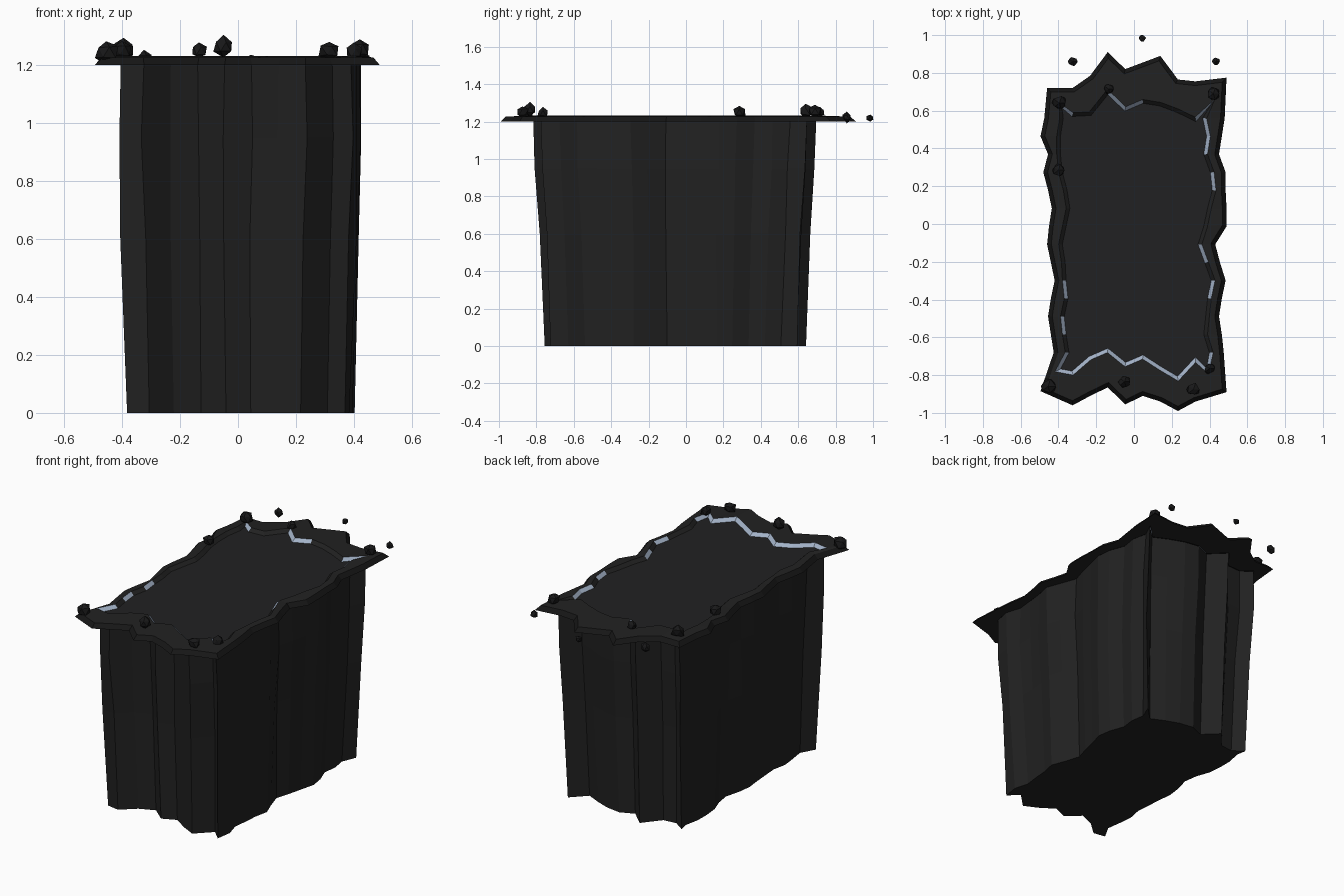
import bpy, bmesh, math, random
from mathutils import Vector

if "Cube" in bpy.data.objects:
    bpy.data.objects.remove(bpy.data.objects["Cube"])

random.seed(4)


def material(name, rgb):
    m = bpy.data.materials.new(name)
    m.diffuse_color = (*rgb, 1)
    m.use_nodes = True
    m.node_tree.nodes["Principled BSDF"].inputs["Base Color"].default_value = m.diffuse_color
    return m


stone = material("dark stone", (0.0155, 0.0155, 0.0155))
edge = material("black edge", (0.008, 0.008, 0.008))
rubble = material("black rubble", (0.009, 0.009, 0.0095))
floor = material("dark floor", (0.0155, 0.0155, 0.0165))
pale = material("pale blue chip", (0.37, 0.45, 0.58))

# Even spacing of the outline points: columns along x, rows along y
COLS = [-0.325 + 0.0929 * i for i in range(8)]
ROWS = [0.56 - 0.0954 * i for i in range(14)]


def outline(front, right, back, left, corners):
    """Counter-clockwise loop from the jagged depth of each side."""
    fl, fr, br, bl = corners
    pts = [fl] + list(zip(COLS, front)) + [fr]
    pts += list(zip(right, ROWS))[::-1] + [br]
    pts += list(zip(COLS, back))[::-1] + [bl]
    pts += list(zip(left, ROWS))
    return [Vector(p) for p in pts]


def inset(loop, d):
    """Move every point of a loop inward by d with limited mitres."""
    out, n = [], len(loop)
    for i, p in enumerate(loop):
        a = (p - loop[i - 1]).normalized()
        b = (loop[(i + 1) % n] - p).normalized()
        na, nb = Vector((-a.y, a.x)), Vector((-b.y, b.x))
        m = (na + nb).normalized()
        out.append(p + m * d / max(m.dot(na), 0.6))
    return out


def finish(name, bm, mats):
    mesh = bpy.data.meshes.new(name)
    bm.to_mesh(mesh)
    bm.free()
    for m in mats:
        mesh.materials.append(m)
    ob = bpy.data.objects.new(name, mesh)
    bpy.context.collection.objects.link(ob)
    return ob


def ring(bm, loop, z):
    return [bm.verts.new((p.x, p.y, z)) for p in loop]


def bridge(bm, lo, hi, mat=lambda k: 0):
    n = len(lo)
    for k in range(n):
        j = (k + 1) % n
        f = bm.faces.new((lo[k], lo[j], hi[j], hi[k]))
        f.material_index = mat(k)


seam = outline(
    [-.79, -.71, -.67, -.745, -.705, -.765, -.82, -.72],
    [.375, .395, .38, .415, .425, .40, .38, .35, .385, .42, .40, .39, .38, .41],
    [.58, .585, .70, .61, .65, .635, .60, .555],
    [-.385, -.40, -.40, -.39, -.365, -.35, -.37, -.39, -.375, -.37, -.36, -.38, -.37, -.355],
    [(-.405, -.775), (.39, -.78), (.42, .65), (-.39, .63)])
rim = outline(
    [-.96, -.91, -.865, -.955, -.91, -.94, -.99, -.94],
    [.48, .465, .45, .485, .485, .49, .49, .43, .455, .485, .465, .45, .465, .475],
    [.72, .785, .91, .82, .855, .89, .765, .755],
    [-.475, -.495, -.455, -.48, -.455, -.435, -.45, -.46, -.44, -.42, -.44, -.455, -.44, -.425],
    [(-.495, -.885), (.49, -.89), (.49, .775), (-.46, .72)])

# Tapering shaft walls with a closed bottom
bm = bmesh.new()
rings = []
for z, sx, sy, jit in ((0, .94, .92, .004), (.6, .99, .95, .006),
                       (.95, 1.01, .98, .006), (1.2, 1, .995, 0)):
    loop = [Vector((p.x * sx + random.uniform(-jit, jit),
                    -.055 + (p.y + .055) * sy + random.uniform(-jit, jit)))
            for p in seam]
    rings.append(ring(bm, loop, z))
for lo, hi in zip(rings, rings[1:]):
    bridge(bm, lo, hi)
bm.faces.new(rings[0][::-1])
finish("shaft_walls", bm, [stone])

# Jagged rim slab: underside, bevelled outer edge, top, inner lip with pale chips
PALE = {*range(10), 13, 15, 19, 21, 22, 24, 28, 29, 32, 43, 45, 47}
bm = bmesh.new()
under = ring(bm, seam, 1.2)
outer = ring(bm, rim, 1.2)
top_outer = ring(bm, inset(rim, .022), 1.226)
top_inner = ring(bm, inset(seam, -.009), 1.232)
lip = ring(bm, inset(seam, .011), 1.212)
bridge(bm, under, outer)
bridge(bm, outer, top_outer, lambda k: 1)
bridge(bm, top_outer, top_inner)
bridge(bm, top_inner, lip, lambda k: 2 if k in PALE else 0)
finish("rim_slab", bm, [stone, edge, pale])

# Flat floor inside the lip
bm = bmesh.new()
bm.faces.new(ring(bm, inset(seam, .009), 1.2125))
finish("top_floor", bm, [floor])

# Loose rubble on and beside the rim: x, y, z, radius
ROCKS = [(-.395, .64, 1.255, .04), (-.40, .285, 1.25, .033), (-.135, .715, 1.25, .028),
         (.42, .69, 1.255, .035), (-.325, .86, 1.222, .028), (.045, .985, 1.22, .02),
         (.435, .86, 1.222, .023), (-.455, -.86, 1.245, .042), (-.05, -.835, 1.265, .036),
         (.315, -.875, 1.25, .036), (.40, -.765, 1.245, .03)]
for x, y, z, r in ROCKS:
    bm = bmesh.new()
    bmesh.ops.create_icosphere(bm, subdivisions=1, radius=r)
    for v in bm.verts:
        v.co = v.co * random.uniform(.8, 1.15) + Vector((x, y, z))
    finish("rubble", bm, [rubble])
